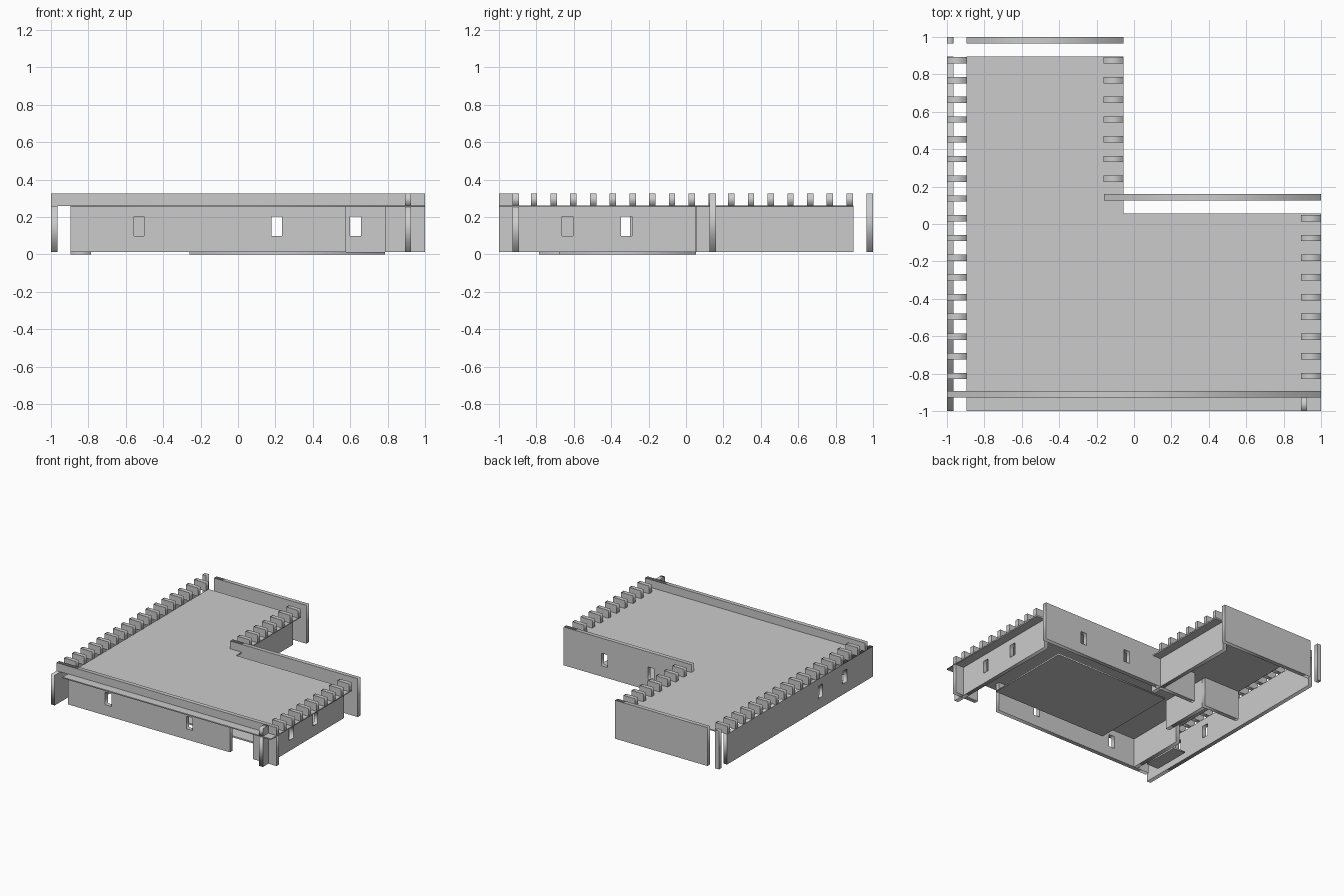
import bpy
from mathutils import Matrix

if "Cube" in bpy.data.objects:
    bpy.data.objects.remove(bpy.data.objects["Cube"])

Z0, ZR, ZT = 0.012, 0.26, 0.327   # wall base, roof level, parapet top
T = 0.034                         # wall thickness
WZ = (0.1, 0.203)                 # window heights


def panel(name, outline, holes, depth, matrix):
    """Flat filled outline with holes, given thickness, placed by matrix."""
    cu = bpy.data.curves.new(name, 'CURVE')
    cu.dimensions = '2D'
    cu.fill_mode = 'BOTH'
    cu.extrude = depth / 2
    for loop in [outline] + holes:
        sp = cu.splines.new('POLY')
        sp.points.add(len(loop) - 1)
        for p, (a, b) in zip(sp.points, loop):
            p.co = (a, b, 0, 1)
        sp.use_cyclic_u = True
    tmp = bpy.data.objects.new(name + "_outline", cu)
    bpy.context.collection.objects.link(tmp)
    dg = bpy.context.evaluated_depsgraph_get()
    me = bpy.data.meshes.new_from_object(tmp.evaluated_get(dg))
    bpy.data.objects.remove(tmp)
    me.transform(matrix)
    ob = bpy.data.objects.new(name, me)
    bpy.context.collection.objects.link(ob)
    return ob


def rect(a0, a1, b0, b1):
    return [(a0, b0), (a1, b0), (a1, b1), (a0, b1)]


def wall_x(name, x0, x1, y0, z1=ZR, windows=(), z0=Z0):
    m = Matrix(((1, 0, 0, 0), (0, 0, -1, y0 + T / 2), (0, 1, 0, 0), (0, 0, 0, 1)))
    return panel(name, rect(x0, x1, z0, z1), [rect(a, b, *WZ) for a, b in windows], T, m)


def wall_y(name, y0, y1, x0, z1=ZR, windows=(), z0=Z0):
    m = Matrix(((0, 0, 1, x0 + T / 2), (1, 0, 0, 0), (0, 1, 0, 0), (0, 0, 0, 1)))
    return panel(name, rect(y0, y1, z0, z1), [rect(a, b, *WZ) for a, b in windows], T, m)


def slab(name, outline, z0, z1):
    return panel(name, outline, [], z1 - z0, Matrix.Translation((0, 0, (z0 + z1) / 2)))


# L-shaped roof
slab("roof", [(-0.895, -1), (1, -1), (1, 0.055), (-0.055, 0.055),
              (-0.055, 0.895), (-0.895, 0.895)], 0.254, 0.263)

# Outer walls
side_windows = [(-0.662, -0.605), (-0.347, -0.29)]
wall_x("front_wall", -0.895, 0.577, -0.928, windows=[(-0.557, -0.502), (0.18, 0.235)])
wall_x("front_wall_right", 0.785, 1, -0.928)
wall_x("front_parapet", -1, 1, -0.928, z0=ZR, z1=ZT)
wall_y("left_wall", -1, 0.895, -1, windows=side_windows)
wall_y("right_wall", -1, 0.053, 0.892, windows=side_windows)
wall_y("right_wall_corner", -1, -0.928, 0.892, z0=ZR, z1=ZT)
wall_x("back_wall", -0.895, -0.055, 0.966, z1=ZT)
wall_x("back_corner_post", -1, -0.966, 0.966, z1=ZT)
wall_x("inner_back_wall", -0.16, 1, 0.126, z1=ZT, windows=[(0.18, 0.235), (0.6, 0.657)])
wall_y("inner_side_wall", 0.055, 0.895, -0.16)

# Interior partitions with door gaps
wall_x("partition_right", -0.465, -0.16, 0.126)
wall_x("partition_left", -0.895, -0.565, 0.126)
wall_y("partition_front", -0.895, -0.4, -0.785)
wall_y("partition_middle", -0.3, 0.126, -0.6)

# Floor plates
slab("main_floor", rect(-0.26, 0.785, -0.68, 0.053), 0, 0.012)
slab("side_floor", rect(-0.895, -0.785, -0.785, -0.47), 0, 0.012)

# Rows of short roof beams
for label, x0, first, last in (("left", -1, 0, 17), ("right", 0.892, 0, 9), ("inner", -0.163, 10, 17)):
    for i in range(first, last):
        y = -0.813 + i * 0.1055
        wall_x(f"{label}_roof_beam_{i}", x0, x0 + 0.108, y - T / 2, z0=ZR, z1=ZT)
